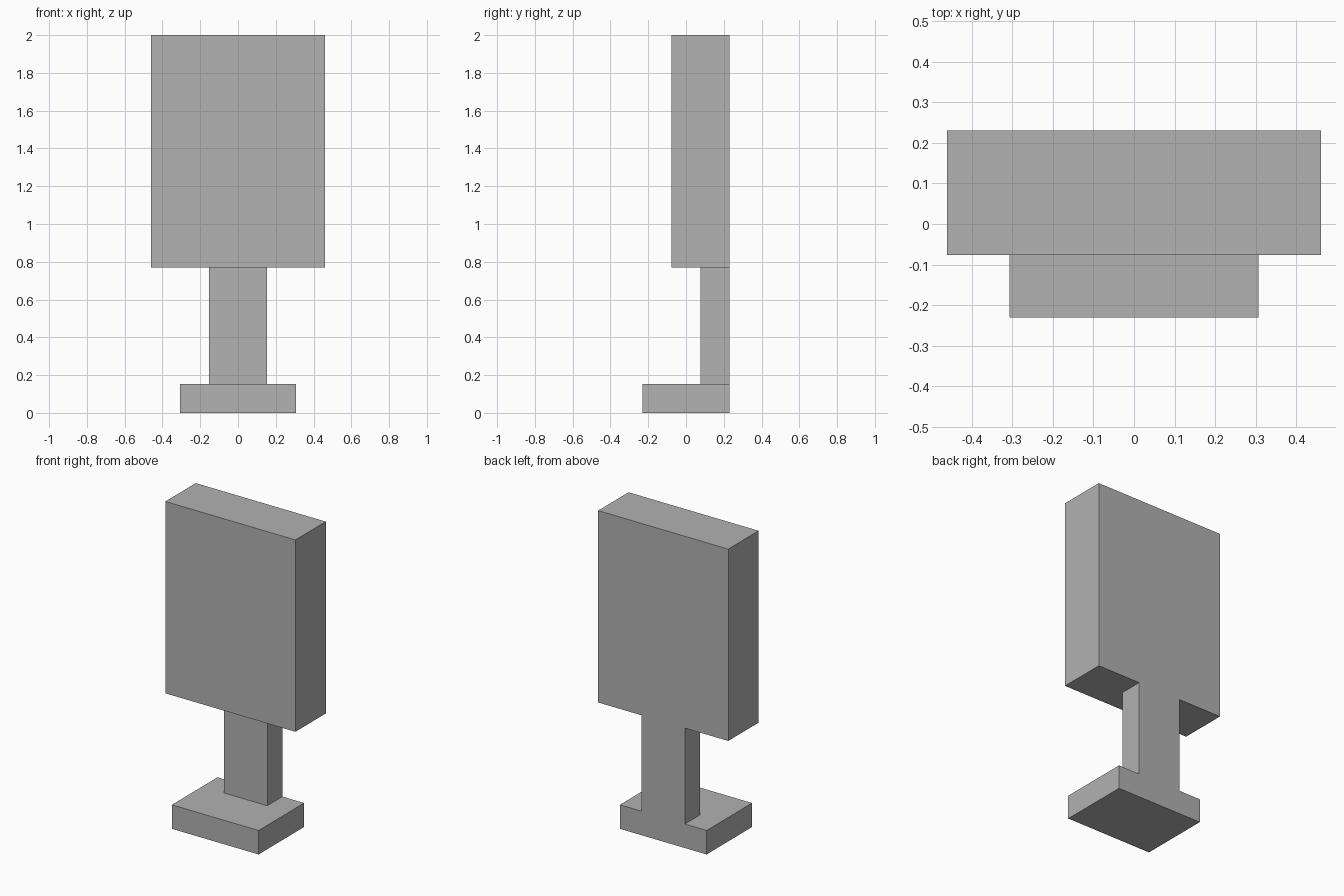
import bpy

# Remove the default object
cube = bpy.data.objects.get("Cube")
if cube:
    bpy.data.objects.remove(cube, do_unlink=True)

# Single grey material
GREY = (0.445, 0.445, 0.445, 1.0)
grey = bpy.data.materials.new("plain grey")
grey.use_nodes = True
grey.diffuse_color = GREY
shader = next(n for n in grey.node_tree.nodes if n.type == "BSDF_PRINCIPLED")
shader.inputs["Base Color"].default_value = GREY

UNIT = 2 / 13   # the whole model stands 13 units tall
BACK = 1.5      # shared flush back plane, in units


def block(name, width, depth, bottom, height):
    """Box centred on x whose back lies on the shared back plane."""
    centre = (0, (BACK - depth / 2) * UNIT, (bottom + height / 2) * UNIT)
    bpy.ops.mesh.primitive_cube_add(size=1, location=centre)
    part = bpy.context.object
    part.name = part.data.name = name
    part.scale = (width * UNIT, depth * UNIT, height * UNIT)
    bpy.ops.object.transform_apply(location=False, rotation=False, scale=True)
    part.data.materials.append(grey)
    return part


# Foot, upright post and large panel, stacked
block("base", width=4, depth=3, bottom=0, height=1)
block("post", width=2, depth=1, bottom=1, height=4)
block("panel", width=6, depth=2, bottom=5, height=8)
